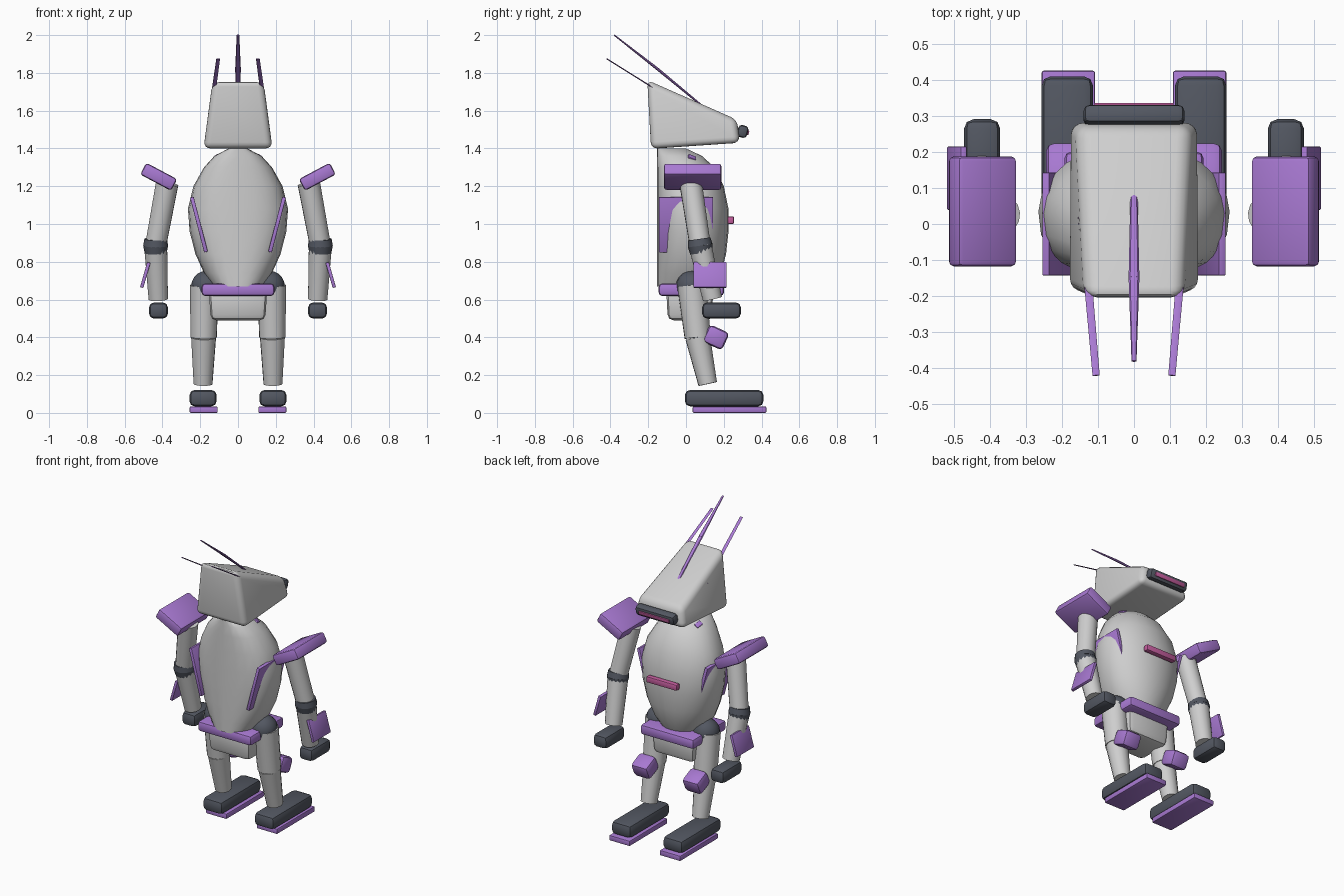
import bpy, bmesh, math
from mathutils import Vector, Matrix, Euler

cube = bpy.data.objects.get("Cube")
if cube:
    bpy.data.objects.remove(cube, do_unlink=True)


def material(name, rgb):
    m = bpy.data.materials.new(name)
    m.use_nodes = True
    m.diffuse_color = (*rgb, 1)
    m.node_tree.nodes["Principled BSDF"].inputs["Base Color"].default_value = (*rgb, 1)
    return m


GREY = material("light grey", (0.62, 0.62, 0.62))
DARK = material("dark slate", (0.085, 0.095, 0.12))
PURPLE = material("purple", (0.39, 0.19, 0.64))
PINK = material("pink", (0.55, 0.11, 0.34))


def finish(name, bm, mat, angle=35):
    bmesh.ops.recalc_face_normals(bm, faces=bm.faces[:])
    mesh = bpy.data.meshes.new(name)
    bm.to_mesh(mesh)
    bm.free()
    mesh.materials.append(mat)
    ob = bpy.data.objects.new(name, mesh)
    bpy.context.collection.objects.link(ob)
    bpy.ops.object.select_all(action='DESELECT')
    ob.select_set(True)
    bpy.context.view_layer.objects.active = ob
    bpy.ops.object.shade_smooth_by_angle(angle=math.radians(angle))
    return ob


def box(name, loc, size, mat, bevel=0.0, rot=(0, 0, 0), taper=1.0, segments=2):
    """Bevelled block; taper narrows its lower face."""
    bm = bmesh.new()
    bmesh.ops.create_cube(bm, size=1)
    for v in bm.verts:
        if v.co.z < 0:
            v.co.x *= taper
            v.co.y *= taper
        v.co = Vector(a * b for a, b in zip(v.co, size))
    if bevel:
        bmesh.ops.bevel(bm, geom=bm.edges[:], offset=bevel, segments=segments,
                        profile=0.5, affect='EDGES')
    angles = [math.radians(a) for a in rot]
    bm.transform(Matrix.Translation(loc) @ Euler(angles).to_matrix().to_4x4())
    return finish(name, bm, mat)


def limb(name, start, end, r0, r1, mat, sides=16, flat=1.0):
    """Tapered tube from start to end; flat squashes its thickness."""
    a, b = Vector(start), Vector(end)
    bm = bmesh.new()
    bmesh.ops.create_cone(bm, cap_ends=True, segments=sides, radius1=r0,
                          radius2=r1, depth=(b - a).length)
    turn = (b - a).to_track_quat('Z', 'Y').to_matrix().to_4x4()
    bm.transform(Matrix.Translation((a + b) / 2) @ turn @ Matrix.Diagonal((1, flat, 1, 1)))
    return finish(name, bm, mat)


def loft(name, rings, mat):
    bm = bmesh.new()
    loops = [[bm.verts.new(p) for p in ring] for ring in rings]
    for low, high in zip(loops, loops[1:]):
        n = len(low)
        for i in range(n):
            j = (i + 1) % n
            bm.faces.new((low[i], low[j], high[j], high[i]))
    bm.faces.new(loops[0][::-1])
    bm.faces.new(loops[-1])
    return finish(name, bm, mat, 50)


# Egg-shaped torso: rounded chest, flatter back
BACK = -0.153
def torso_ring(z, half_width, chest, middle):
    ring = []
    for i in range(24):
        t = math.tau * i / 24
        c, s = math.cos(t), math.sin(t)
        power = 1.0 if s > 0 else 0.8
        depth = chest - middle if s > 0 else middle - BACK
        ring.append((half_width * math.copysign(abs(c) ** power, c),
                     middle + depth * math.copysign(abs(s) ** power, s), z))
    return ring


torso = [(0.67, 0.13, 0.15, 0.02), (0.74, 0.18, 0.185, 0.03), (0.84, 0.225, 0.212, 0.035),
         (0.96, 0.256, 0.225, 0.035), (1.08, 0.265, 0.225, 0.035), (1.2, 0.236, 0.2, 0.025),
         (1.3, 0.18, 0.15, 0.0), (1.36, 0.125, 0.085, -0.03), (1.4, 0.05, 0.0, -0.07)]
loft("torso", [torso_ring(*row) for row in torso], GREY)
box("chest_strip", (0, 0.237, 1.02), (0.22, 0.035, 0.04), PINK, 0.008)

# Wedge-shaped head
bm = bmesh.new()
bmesh.ops.create_cube(bm, size=2)
for v in bm.verts:
    front, top = v.co.y > 0, v.co.z > 0
    half = (0.155 if front else 0.135) if top else 0.182
    y, z = ((0.27, 1.552) if top else (0.285, 1.43)) if front else \
           ((-0.205, 1.762) if top else (-0.185, 1.398))
    v.co = (math.copysign(half, v.co.x), y, z)
bmesh.ops.bevel(bm, geom=bm.edges[:], offset=0.035, segments=4, profile=0.5, affect='EDGES')
finish("head", bm, GREY)
box("visor", (0, 0.3, 1.49), (0.28, 0.055, 0.065), DARK, 0.018, (-15, 0, 0))
box("visor_strip", (0, 0.327, 1.483), (0.22, 0.012, 0.025), PINK, 0.003, (-15, 0, 0))

# Swept-back crest spikes
mid = (0, -0.15, 1.82)
limb("crest_spike_base", (0, 0.08, 1.63), mid, 0.01, 0.015, PURPLE, 8, 0.5)
limb("crest_spike_tip", mid, (0, -0.38, 2.0), 0.015, 0.007, PURPLE, 8, 0.5)

# Pelvis
box("belt", (0, 0.028, 0.652), (0.385, 0.345, 0.066), PURPLE, 0.018)
box("pelvis", (0, 0.02, 0.575), (0.31, 0.25, 0.17), GREY, 0.03, taper=0.93)

for side, s in (("left", 1), ("right", -1)):
    # Head and torso plates
    limb(side + "_ear_spike", (s * 0.143, 0.02, 1.6), (s * 0.105, -0.42, 1.875),
         0.012, 0.01, PURPLE, 4, 0.3)
    box(side + "_back_plate", (s * 0.207, 0.0, 0.997), (0.02, 0.285, 0.3), PURPLE,
        0.003, (0, s * 14.5, 0))
    box(side + "_collar_plate", (s * 0.11, 0.03, 1.347), (0.03, 0.045, 0.025), PURPLE,
        0.004, (-25, s * 35, 0))

    # Arm
    elbow = Vector((s * 0.436, 0.075, 0.885))
    limb(side + "_upper_arm", (s * 0.375, 0.025, 1.215), elbow, 0.06, 0.056, GREY)
    limb(side + "_forearm", elbow, (s * 0.422, 0.14, 0.603), 0.062, 0.052, GREY)
    limb(side + "_elbow_low", elbow - Vector((0, -0.005, 0.04)), elbow, 0.058, 0.066, DARK)
    limb(side + "_elbow_high", elbow, elbow + Vector((0, -0.005, 0.036)), 0.066, 0.06, DARK)
    box(side + "_hand", (s * 0.421, 0.188, 0.542), (0.1, 0.205, 0.085), DARK, 0.026)
    box(side + "_forearm_plate", (s * 0.491, 0.127, 0.73), (0.018, 0.175, 0.138), PURPLE,
        0.003, (0, -s * 16, 0))
    box(side + "_shoulder_pad", (s * 0.42, 0.035, 1.25), (0.185, 0.305, 0.07), PURPLE,
        0.014, (0, -s * 28, 0))

    # Leg
    bm = bmesh.new()
    bmesh.ops.create_uvsphere(bm, u_segments=16, v_segments=10, radius=0.083)
    bm.transform(Matrix.Translation((s * 0.165, 0.03, 0.67)))
    finish(side + "_hip", bm, DARK)
    knee = (s * 0.182, 0.062, 0.4)
    limb(side + "_thigh", (s * 0.178, 0.03, 0.675), knee, 0.077, 0.07, GREY)
    limb(side + "_shin", knee, (s * 0.185, 0.115, 0.153), 0.066, 0.05, GREY)
    box(side + "_knee_guard", (s * 0.184, 0.158, 0.4), (0.12, 0.115, 0.1), PURPLE,
        0.022, (-25, 0, 0))
    box(side + "_foot", (s * 0.185, 0.202, 0.078), (0.143, 0.415, 0.086), DARK, 0.026)
    box(side + "_sole", (s * 0.182, 0.23, 0.017), (0.148, 0.39, 0.034), PURPLE, 0.006)
